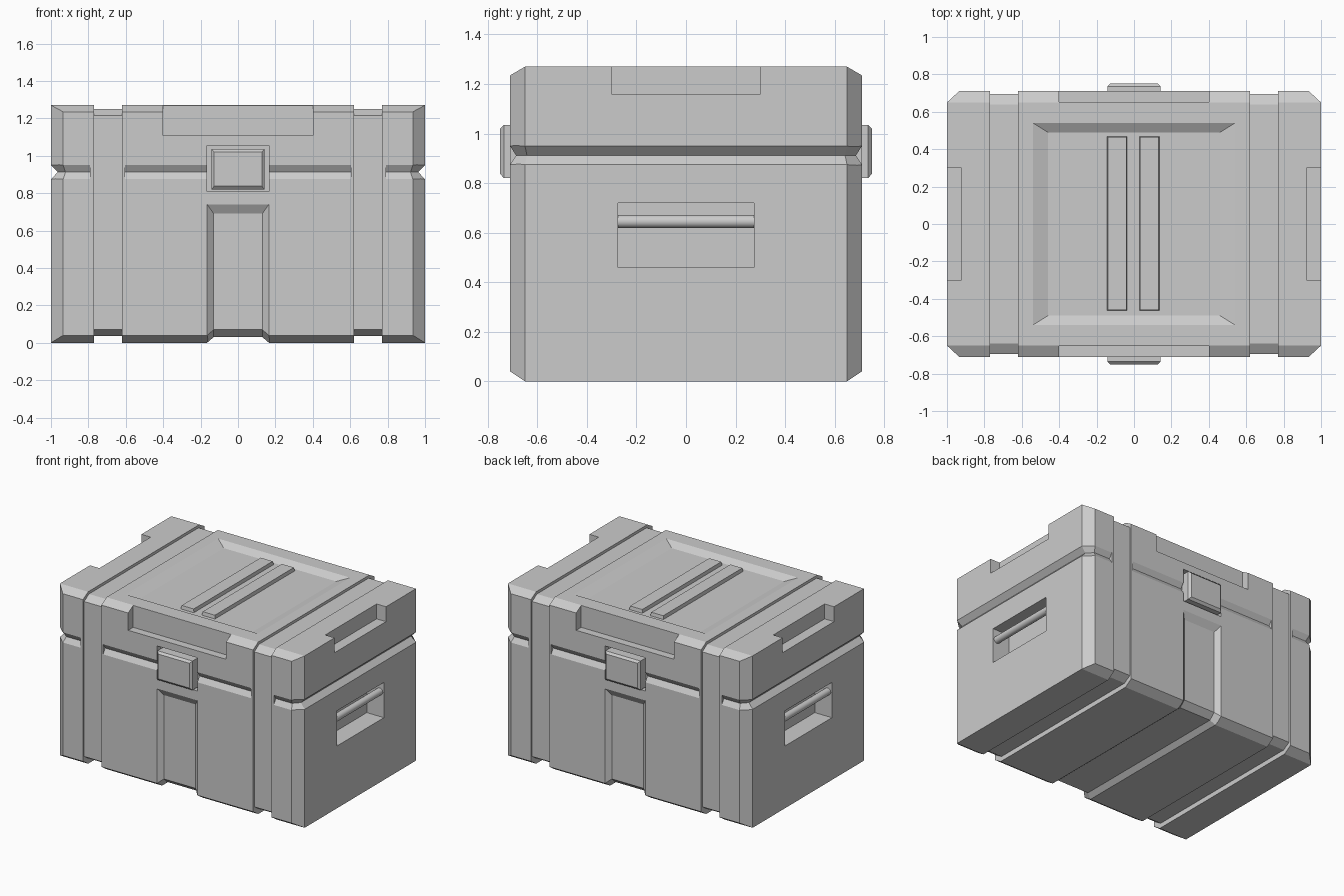
import bpy, bmesh

if "Cube" in bpy.data.objects:
    bpy.data.objects.remove(bpy.data.objects["Cube"])


def loft(name, rings):
    """Closed solid through a list of equal-length point rings."""
    bm = bmesh.new()
    vs = [[bm.verts.new(p) for p in r] for r in rings]
    n = len(vs[0])
    for a, b in zip(vs, vs[1:]):
        for i in range(n):
            j = (i + 1) % n
            bm.faces.new((a[i], a[j], b[j], b[i]))
    bm.faces.new(vs[0])
    bm.faces.new(vs[-1])
    bmesh.ops.remove_doubles(bm, verts=bm.verts, dist=1e-5)
    bmesh.ops.recalc_face_normals(bm, faces=bm.faces)
    me = bpy.data.meshes.new(name)
    bm.to_mesh(me)
    bm.free()
    ob = bpy.data.objects.new(name, me)
    bpy.context.collection.objects.link(ob)
    return ob


def box(name, x0, x1, y0, y1, z0, z1):
    return loft(name, [[(x, y0, z0), (x, y1, z0), (x, y1, z1), (x, y0, z1)]
                       for x in (x0, x1)])


def rect_xz(x, y, z0, z1):
    return [(-x, y, z0), (x, y, z0), (x, y, z1), (-x, y, z1)]


def rect_xy(x, y, z):
    return [(-x, -y, z), (x, -y, z), (x, y, z), (-x, y, z)]


def section(x, yi, yo, z0, z0c, z1c, z1):
    half = [(yi, z0), (yo, z0c), (yo, z1c), (yi, z1)]
    return [(x, y, z) for y, z in half] + [(x, -y, z) for y, z in reversed(half)]


# Crate body: chamfered sections along x with two strap channels
END = (.65, .65, 0, 0, 1.27, 1.27)
FULL = (.65, .71, 0, .04, 1.235, 1.27)
STRAP = (.64, .695, .035, .07, 1.215, 1.25)
half = [(.62, FULL), (.62, STRAP), (.77, STRAP), (.77, FULL), (.935, FULL), (1, END)]
stations = [(-x, s) for x, s in reversed(half)] + half
body = loft("crate_body", [section(x, *s) for x, s in stations])

cutters = []


def groove(surface, apex):
    """V-groove of the lid seam following a path in plan."""
    rings = []
    for (sx, sy), (ax, ay) in zip(surface, apex):
        ox, oy = 2 * sx - ax, 2 * sy - ay
        rings.append([(ax, ay, .912), (ox, oy, .837), (ox, oy, .987)])
    cutters.append(loft("seam_cutter", rings))


# Lid seam, notches, latch pockets and handle pockets
for s in (-1, 1):
    sp = [(.79, -.71), (.935, -.71), (1, -.65)]
    ap = [(.79, -.686), (.922, -.686), (.964, -.642)]
    sp += [(x, -y) for x, y in reversed(sp)]
    ap += [(x, -y) for x, y in reversed(ap)]
    groove([(s * x, y) for x, y in sp], [(s * x, y) for x, y in ap])
    groove([(-.605, s * .71), (.605, s * .71)], [(-.605, s * .686), (.605, s * .686)])
    cutters += [
        box("lid_notch_cutter", -.4, .4, s * .652, s * .9, 1.107, 1.4),
        box("side_notch_cutter", s * .923, s * 1.2, -.3, .3, 1.16, 1.4),
        box("latch_pocket_cutter", -.165, .165, s * .67, s * .9, .81, 1.055),
        box("handle_pocket_cutter", s * .86, s * 1.2, -.275, .275, .46, .72)]

# Centre channel running down the front, under the base and up the back
surf = [(-.71, .74), (-.71, .04), (-.65, 0)]
inner = [(-.68, .69), (-.68, .07), (-.635, .03)]
surf += [(-y, z) for y, z in reversed(surf)]
inner += [(-y, z) for y, z in reversed(inner)]
rings = []
for (sy, sz), (iy, iz) in zip(surf, inner):
    oy, oz = 2 * sy - iy, 2 * sz - iz
    rings.append([(-.13, iy, iz), (.13, iy, iz), (.2, oy, oz), (-.2, oy, oz)])
cutters.append(loft("channel_cutter", rings))

# Sunken lid panel
cutters.append(loft("lid_panel_cutter", [rect_xy(.46, .49, 1.24), rect_xy(.62, .59, 1.30)]))

bpy.context.view_layer.objects.active = body
for c in cutters:
    m = body.modifiers.new("cut", 'BOOLEAN')
    m.operation, m.solver, m.object = 'DIFFERENCE', 'EXACT', c
    bpy.ops.object.modifier_apply(modifier=m.name)
    bpy.data.objects.remove(c)

# Lid ribs
for i, (x0, x1) in enumerate([(-.145, -.035), (.027, .138)]):
    def rib_ring(d, z):
        return [(x0 + d, -.465 + d, z), (x1 - d, -.465 + d, z),
                (x1 - d, .47 - d, z), (x0 + d, .47 - d, z)]
    loft(f"lid_rib_{i + 1}", [rib_ring(0, 1.23), rib_ring(.006, 1.265)])

for s, side, end in ((-1, "front", "left"), (1, "back", "right")):
    # Latch with bevelled face
    loft(f"{side}_latch", [rect_xz(.143, s * .66, .82, 1.035),
                           rect_xz(.143, s * .735, .82, 1.035),
                           rect_xz(.127, s * .75, .837, 1.02)])
    # Round handle bar across the pocket
    bpy.ops.mesh.primitive_cylinder_add(vertices=24, radius=.026, depth=.56,
                                        location=(s * .965, 0, .645),
                                        rotation=(1.5707963, 0, 0))
    bpy.context.object.name = f"{end}_handle_bar"
    bpy.ops.object.shade_smooth_by_angle()
